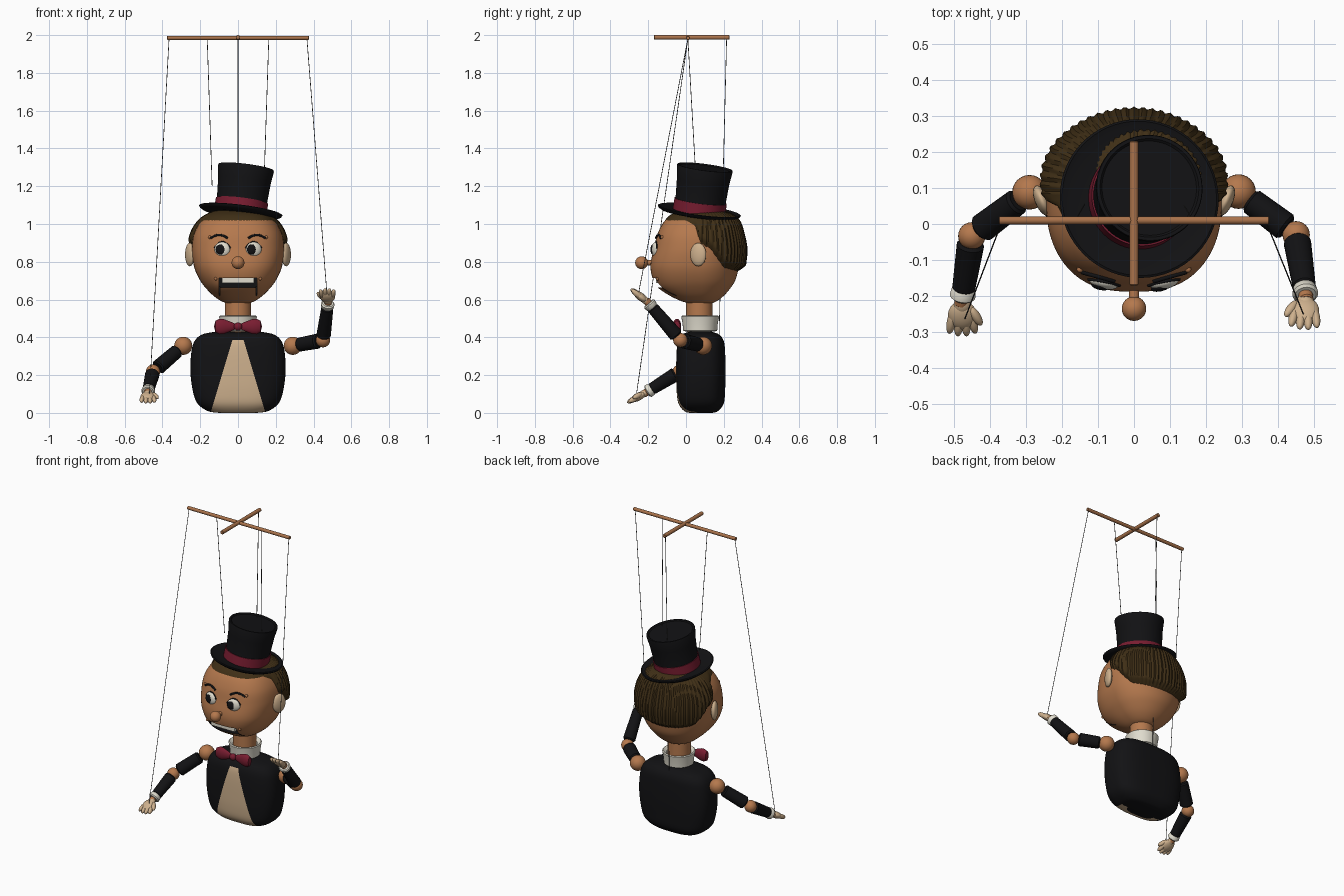
import bpy, bmesh, math
from mathutils import Vector, Matrix

if "Cube" in bpy.data.objects:
    bpy.data.objects.remove(bpy.data.objects["Cube"])


def material(name, r, g, b):
    m = bpy.data.materials.new(name)
    m.use_nodes = True
    m.diffuse_color = (r, g, b, 1)
    bsdf = next(n for n in m.node_tree.nodes if n.type == 'BSDF_PRINCIPLED')
    bsdf.inputs["Base Color"].default_value = (r, g, b, 1)
    bsdf.inputs["Roughness"].default_value = 0.6
    return m


SKIN = material("skin wood", .46, .19, .075)
WOOD = material("control wood", .40, .17, .07)
CREAM = material("cream", .62, .44, .27)
WHITE = material("off white", .75, .72, .62)
BLACK = material("black", .006, .006, .007)
RED = material("deep red", .19, .012, .03)
HAIR = material("dark brown", .05, .028, .008)
STRING = material("string grey", .08, .08, .08)


def make(name, bm, *mats):
    bmesh.ops.recalc_face_normals(bm, faces=bm.faces)
    me = bpy.data.meshes.new(name)
    bm.to_mesh(me)
    bm.free()
    for m in mats:
        me.materials.append(m)
    ob = bpy.data.objects.new(name, me)
    bpy.context.scene.collection.objects.link(ob)
    return ob


def aimed(origin, axis, fwd='Z', up='Y'):
    return Matrix.Translation(origin) @ Vector(axis).to_track_quat(fwd, up).to_matrix().to_4x4()


def lathe(name, profile, origin, axis, mat, squash=1, steps=40):
    """Spin (radius, height) points around an axis."""
    bm = bmesh.new()
    vs = [bm.verts.new((r, 0, h)) for r, h in profile]
    es = [bm.edges.new(p) for p in zip(vs, vs[1:])]
    bmesh.ops.spin(bm, geom=vs + es, cent=(0, 0, 0), axis=(0, 0, 1),
                   angle=math.tau, steps=steps, use_duplicate=False)
    bmesh.ops.remove_doubles(bm, verts=bm.verts, dist=1e-5)
    bm.transform(aimed(origin, axis) @ Matrix.Diagonal((squash, 1, 1, 1)))
    return make(name, bm, mat)


def rod(name, a, b, r, mat, r2=None, bevel=.2, steps=24):
    a, b = Vector(a), Vector(b)
    n, r2 = (b - a).length, r2 or r
    e = r * bevel
    prof = [(0, 0), (r - e, 0), (r, e), (r2, n - e), (r2 - e, n), (0, n)]
    return lathe(name, prof, a, b - a, mat, steps=steps)


def add_ball(bm, matrix, size):
    bmesh.ops.create_uvsphere(bm, u_segments=24, v_segments=14, radius=1,
                              matrix=matrix @ Matrix.Diagonal((*size, 1)))


def ball(name, pos, size, mat, turn=0):
    bm = bmesh.new()
    size = size if isinstance(size, tuple) else (size,) * 3
    add_ball(bm, Matrix.Translation(pos) @ Matrix.Rotation(turn, 4, 'Z'), size)
    return make(name, bm, mat)


def smooth_rows(rows, n=6):
    """Fill in Catmull-Rom rows between (z, half width, front y, back y) rows."""
    out, last = [], len(rows) - 1
    for i in range(last):
        p = [rows[max(0, min(last, i + k))] for k in (-1, 0, 1, 2)]
        for s in range(n):
            t = s / n
            out.append([.5 * (2 * b + (c - a) * t + (2 * a - 5 * b + 4 * c - d) * t * t
                              + (3 * b - a - 3 * c + d) * t ** 3) for a, b, c, d in zip(*p)])
    return out + [list(rows[-1])]


MID = .08


def loft(rows, front, back, segs):
    bm, rings = bmesh.new(), []
    for z, w, yf, yb in rows:
        ring = []
        for k in range(segs):
            a = math.tau * k / segs
            c, s = math.cos(a), math.sin(a)
            e, d = (front, MID - yf) if s < 0 else (back, yb - MID)
            x = w * math.copysign(abs(c) ** (2 / e), c)
            y = MID + d * math.copysign(abs(s) ** (2 / e), s)
            ring.append(bm.verts.new((x, y, z)))
        rings.append(ring)
    for lo, hi in zip(rings, rings[1:]):
        for k in range(segs):
            j = (k + 1) % segs
            bm.faces.new((lo[k], lo[j], hi[j], hi[k]))
    bm.faces.new(rings[0])
    bm.faces.new(rings[-1])
    return bm


# Torso with shirt front cut in
torso = loft(smooth_rows([(0, .1, .02, .14), (.01, .16, -.01, .17), (.05, .215, -.04, .2),
                          (.12, .24, -.05, .207), (.22, .252, -.052, .21), (.32, .247, -.05, .207),
                          (.38, .23, -.042, .2), (.415, .19, -.02, .175), (.43, .12, .02, .135)]), 3, 3, 72)
for co, no in (((.03, 0, .385), (1, 0, .3)), ((-.03, 0, .385), (-1, 0, .3)), ((0, 0, .385), (0, 0, 1))):
    bmesh.ops.bisect_plane(torso, geom=torso.verts[:] + torso.edges[:] + torso.faces[:],
                           plane_co=co, plane_no=no)
for f in torso.faces:
    c = f.calc_center_median()
    f.material_index = int(c.y < .06 and c.z < .385 and abs(c.x) < .03 + .3 * (.385 - c.z))
make("torso", torso, BLACK, CREAM)

# Head
HEAD = smooth_rows([(.575, .04, .04, .12), (.59, .085, -.02, .16), (.62, .13, -.085, .2),
                    (.66, .17, -.145, .235), (.70, .2, -.172, .26), (.75, .225, -.186, .275),
                    (.80, .238, -.186, .285), (.87, .244, -.17, .29), (.95, .232, -.15, .275),
                    (1.02, .19, -.11, .25), (1.06, .13, -.05, .2), (1.08, .06, .02, .13)])
FRONT = 2.6


def face_y(x, z):
    for lo, hi in zip(HEAD, HEAD[1:]):
        if lo[0] <= z <= hi[0]:
            t = (z - lo[0]) / (hi[0] - lo[0])
            w, yf = (lo[k] + t * (hi[k] - lo[k]) for k in (1, 2))
            return MID - (MID - yf) * (1 - abs(x / w) ** FRONT) ** (1 / FRONT)


head = make("head", loft(HEAD, FRONT, 2, 96), SKIN, BLACK)


def carve(ob, centre, size):
    bm = bmesh.new()
    bmesh.ops.create_cube(bm, size=1, matrix=Matrix.Translation(centre) @ Matrix.Diagonal((*size, 1)))
    for f in bm.faces:
        f.material_index = 1
    cutter = make("cutter", bm, SKIN, BLACK)
    cutter.hide_render = True
    mod = ob.modifiers.new("carve", 'BOOLEAN')
    mod.operation, mod.solver, mod.object = 'DIFFERENCE', 'EXACT', cutter
    bpy.context.view_layer.objects.active = ob
    bpy.ops.object.modifier_apply(modifier=mod.name)
    bpy.data.objects.remove(cutter)


# Mouth opening, jaw slots and teeth
carve(head, (0, -.19, .69), (.2, .18, .05))
for s in (-1, 1):
    carve(head, (s * .097, -.15, .62), (.006, .2, .1))
bm = bmesh.new()
bmesh.ops.create_cube(bm, size=1, matrix=Matrix.Translation((0, -.13, .7)) @ Matrix.Diagonal((.17, .06, .026, 1)))
make("teeth", bm, WHITE)

# Hair: head shape pushed out above the hairline, with combed ridges
LINE = [(-.3, 1.02), (0, 1.02), (.05, .99), (.075, .9), (.13, .87), (.2, .77), (.4, .72)]


def hairline(y):
    for (a, p), (b, q) in zip(LINE, LINE[1:]):
        if y <= b:
            return p + (q - p) * (y - a) / (b - a)


hair = loft(HEAD, FRONT, 2, 240)
hidden = []
for v in hair.verts:
    x, y, z = v.co
    k = max(-1, min(1, (z - hairline(y)) / .03))
    thick = .01 + .022 * max(0, min(1, y / .2))
    a = math.atan2(y - MID, x)
    push = k * thick + (.0035 * math.cos(60 * a) if k > 0 and y > MID else 0)
    v.co += Vector((math.cos(a), math.sin(a), 0)) * push
    if z < .69 or (y < 0 and z < .9):
        hidden.append(v)
bmesh.ops.delete(hair, geom=hidden, context='VERTS')
make("hair", hair, HAIR)


# Face details
def strand(name, pts, r, mat):
    cu = bpy.data.curves.new(name, 'CURVE')
    cu.dimensions, cu.bevel_depth, cu.bevel_resolution = '3D', r, 3
    cu.use_fill_caps = True
    sp = cu.splines.new('POLY')
    sp.points.add(len(pts) - 1)
    for p, co in zip(sp.points, pts):
        p.co = (*co, 1)
    cu.materials.append(mat)
    bpy.context.scene.collection.objects.link(bpy.data.objects.new(name, cu))


def on_face(x, z, out=0):
    return (x, face_y(x, z) - out, z)


def arch(name, cx, z, half, rise, r):
    pts = [on_face(cx + half * t / 5, z + rise * (1 - (t / 5) ** 2), .003) for t in range(-5, 6)]
    strand(name, pts, r, BLACK)


ball("nose", (0, -.235, .795), .034, SKIN)
rod("nose_peg", (0, -.17, .795), (0, -.22, .795), .014, SKIN)
for s, side in ((-1, "right"), (1, "left")):
    ex = s * .083
    ball(side + "_eye", on_face(ex, .865, -.004), (.042, .02, .04), WHITE, s * .2)
    ball(side + "_pupil", on_face(ex - .01, .865, .01), (.026, .01, .027), BLACK, s * .2)
    arch(side + "_eyelid", ex, .872, .043, .034, .004)
    arch(side + "_brow", s * .1, .925, .045, .017, .006)
    ball(side + "_temple_pin", on_face(s * .15, .93), .009, SKIN)
    ball(side + "_jaw_pin", on_face(s * .118, .71), .009, WOOD)
    ball(side + "_ear", (s * .255, .065, .838), (.02, .045, .062), CREAM, s * -.4)

# Neck, collar and bow tie
rod("neck", (0, .07, .42), (0, .07, .61), .07, SKIN, steps=40)
lathe("collar", [(.072, .43), (.09, .435), (.093, .47), (.1, .51), (.094, .515), (.074, .5)],
      (0, .075, 0), (0, 0, 1), WHITE)
ball("bow_knot", (0, -.052, .457), (.022, .02, .022), RED)
for s, side in ((-1, "right"), (1, "left")):
    lathe(side + "_bow_lobe", [(0, 0), (.014, .012), (.026, .04), (.039, .075), (.041, .098),
                               (.03, .12), (0, .127)], (0, -.048, .457), (s, 0, 0), RED, .55)

# Top hat, tilted
HAT, TILT = (.012, .068, 1.052), (.125, .13, 1)
lathe("top_hat", [(0, 0), (.16, -.002), (.2, .002), (.218, .012), (.222, .02), (.216, .023), (.195, .016),
                  (.137, .013), (.134, .08), (.14, .18), (.149, .245), (.147, .252), (.138, .252),
                  (.132, .246), (0, .244)], HAT, TILT, BLACK, steps=64)
lathe("hat_band", [(.13, .014), (.141, .014), (.139, .072), (.13, .072)], HAT, TILT, RED, steps=64)


# Arms and hands
def arm(side, shoulder, elbow, wrist, reach, s):
    shoulder, elbow, wrist = Vector(shoulder), Vector(elbow), Vector(wrist)
    ball(side + "_shoulder", shoulder, .048, SKIN)
    ball(side + "_elbow", elbow, .038, SKIN)
    rod(side + "_upper_arm", shoulder.lerp(elbow, .2), shoulder.lerp(elbow, .84), .037, BLACK, .04)
    rod(side + "_forearm", elbow.lerp(wrist, .12), elbow.lerp(wrist, .93), .038, BLACK, .032)
    d = (wrist - elbow).normalized()
    rod(side + "_cuff", wrist - d * .022, wrist + d * .012, .033, WHITE, .036)
    rod(side + "_wrist", wrist, wrist + d * .035, .02, SKIN)
    hand, m = bmesh.new(), aimed(wrist + d * .012, reach, 'Y', 'Z')
    add_ball(hand, m @ Matrix.Translation((0, .055, 0)), (.04, .045, .021))
    add_ball(hand, m @ Matrix.Translation((0, .025, 0)), (.024, .03, .019))
    for i in range(4):
        x = (i - 1.5) * .02
        turn = Matrix.Rotation(-x * 6, 4, 'Z')
        add_ball(hand, m @ Matrix.Translation((x, .088 - abs(x) * .4, 0)) @ turn, (.013, .037, .015))
    # thumb sits on the inner side
    inner = 1 if (m.to_3x3() @ Vector((1, 0, 0))).x * s < 0 else -1
    add_ball(hand, m @ Matrix.Translation((inner * .038, .055, .006)) @ Matrix.Rotation(-inner * .5, 4, 'Z'),
             (.013, .032, .014))
    make(side + "_hand", hand, CREAM)


arm("right", (-.29, .088, .355), (-.45, -.033, .218), (-.475, -.195, .118), (0, -.11, -.06), -1)
arm("left", (.29, .09, .355), (.45, -.03, .385), (.475, -.19, .572), (-.005, -.1, .08), 1)

# Control cross and strings
rod("control_bar", (-.375, .01, 1.985), (.375, .01, 1.985), .011, WOOD)
rod("control_cross_bar", (0, -.17, 1.988), (0, .23, 1.988), .012, WOOD)
for name, top, end in (("right_hand_string", (-.365, .01, 1.98), (-.47, -.265, .08)),
                       ("left_hand_string", (.365, .01, 1.98), (.47, -.25, .64)),
                       ("right_head_string", (-.163, .01, 1.98), (-.137, .055, 1.2)),
                       ("left_head_string", (.163, .01, 1.98), (.137, .055, 1.2)),
                       ("back_string", (0, .215, 1.98), (0, .175, .41))):
    strand(name, [top, end], .0018, STRING)

# Smooth shading with sharp edges kept
bpy.ops.object.select_all(action='DESELECT')
for ob in bpy.context.scene.objects:
    if ob.type == 'MESH':
        ob.select_set(True)
        bpy.context.view_layer.objects.active = ob
bpy.ops.object.shade_smooth_by_angle(angle=math.radians(40))
